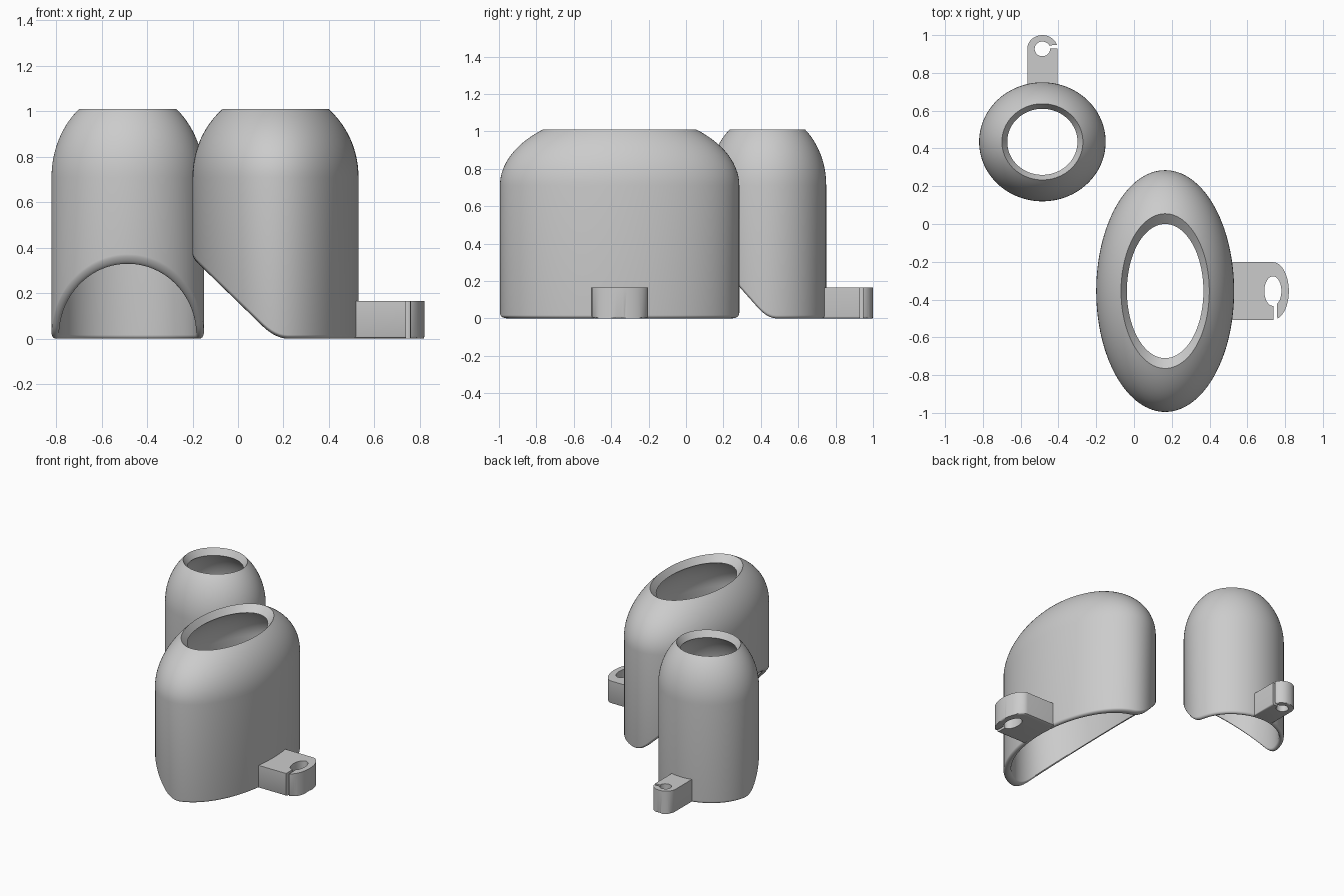
import bpy, bmesh
from math import sin, cos, pi, radians, acos
from mathutils import Matrix

cube = bpy.data.objects.get("Cube")
if cube:
    bpy.data.objects.remove(cube, do_unlink=True)

GREY = (0.6, 0.6, 0.6, 1)
grey = bpy.data.materials.new("plain grey")
grey.use_nodes = True
grey.diffuse_color = GREY
grey.node_tree.nodes["Principled BSDF"].inputs["Base Color"].default_value = GREY

RX, RY = 0.335, 0.315      # half widths of one cover
SHOULDER = 0.71            # height where the dome begins
SEGMENTS = 128


def finish(name, bm, matrix):
    bmesh.ops.recalc_face_normals(bm, faces=bm.faces)
    bm.transform(matrix)
    mesh = bpy.data.meshes.new(name)
    bm.to_mesh(mesh)
    bm.free()
    mesh.materials.append(grey)
    obj = bpy.data.objects.new(name, mesh)
    bpy.context.collection.objects.link(obj)
    bpy.ops.object.select_all(action="DESELECT")
    obj.select_set(True)
    bpy.context.view_layer.objects.active = obj
    bpy.ops.object.shade_smooth_by_angle(angle=radians(35))


def bottom_height(y, slope=1.127, blend=0.05):
    """Flat base at the back, slanted cut at the front, rounded between."""
    if y > blend:
        return 0.0
    if y < -blend:
        return -slope * y
    return slope * (blend - y) ** 2 / (4 * blend)


def dome(scale, height, rim_scale, steps=14):
    """Elliptical shoulder from the wall up to the rim: (scale, z)."""
    end = acos(rim_scale / scale)
    return [(scale * cos(end * i / steps), SHOULDER + height * sin(end * i / steps), False)
            for i in range(steps + 1)]


def make_shell(name, matrix):
    # Wall section: outer dome, rounded lower lip, inner dome, sloped top rim
    lip = [(0.95 + 0.05 * cos(pi * i / 12), 0.017 * (1 - sin(pi * i / 12)), True)
           for i in range(13)]
    section = dome(1, 0.39, 0.64)[::-1] + lip + dome(0.9, 0.324, 0.555)
    bm = bmesh.new()
    rings = []
    for i in range(SEGMENTS):
        a = 2 * pi * i / SEGMENTS
        ring = []
        for s, z, on_cut in section:
            x, y = s * RX * cos(a), s * RY * sin(a)
            ring.append(bm.verts.new((x, y, z + bottom_height(y) if on_cut else z)))
        rings.append(ring)
    n = len(section)
    for i in range(SEGMENTS):
        r, q = rings[i], rings[(i + 1) % SEGMENTS]
        for j in range(n):
            k = (j + 1) % n
            bm.faces.new((r[j], q[j], q[k], r[k]))
    finish(name, bm, matrix)


def arc(rx, ry, start, end, steps, cy=0.492):
    angles = [radians(start + (end - start) * i / steps) for i in range(steps + 1)]
    return [(rx * cos(a), cy + ry * sin(a)) for a in angles]


def make_tab(name, matrix):
    # Round-ended lug with a hole that opens through a narrow side slot
    outline = [(-0.08, 0.295), (0.08, 0.295), (0.08, 0.495)]
    outline += arc(0.041, 0.039, 4, -331, 36)
    outline += arc(0.08, 0.073, 16, 180, 24)
    bm = bmesh.new()
    base = bm.faces.new([bm.verts.new((x, y, 0)) for x, y in outline])
    top = bmesh.ops.extrude_face_region(bm, geom=[base], use_keep_orig=True)
    raised = [v for v in top["geom"] if isinstance(v, bmesh.types.BMVert)]
    bmesh.ops.translate(bm, verts=raised, vec=(0, 0, 0.165))
    # Soften the lower outer edges
    low = [e for e in bm.edges
           if all(v.co.z < 0.001 and (v.co.y > 0.563 or abs(v.co.x) > 0.06) for v in e.verts)]
    bmesh.ops.bevel(bm, geom=low, offset=0.01, segments=3, profile=0.5, affect="EDGES")
    finish(name, bm, matrix)


# The same part twice: upright small one, and a turned, stretched large one
small = Matrix.Translation((-0.485, 0.435, 0))
large = (Matrix.Translation((0.165, -0.355, 0))
         @ Matrix.Diagonal((1.159, 1.91, 1, 1))
         @ Matrix.Rotation(-pi / 2, 4, "Z"))
for size, matrix in (("small", small), ("large", large)):
    make_shell(size + "_cover", matrix)
    make_tab(size + "_mounting_tab", matrix)
